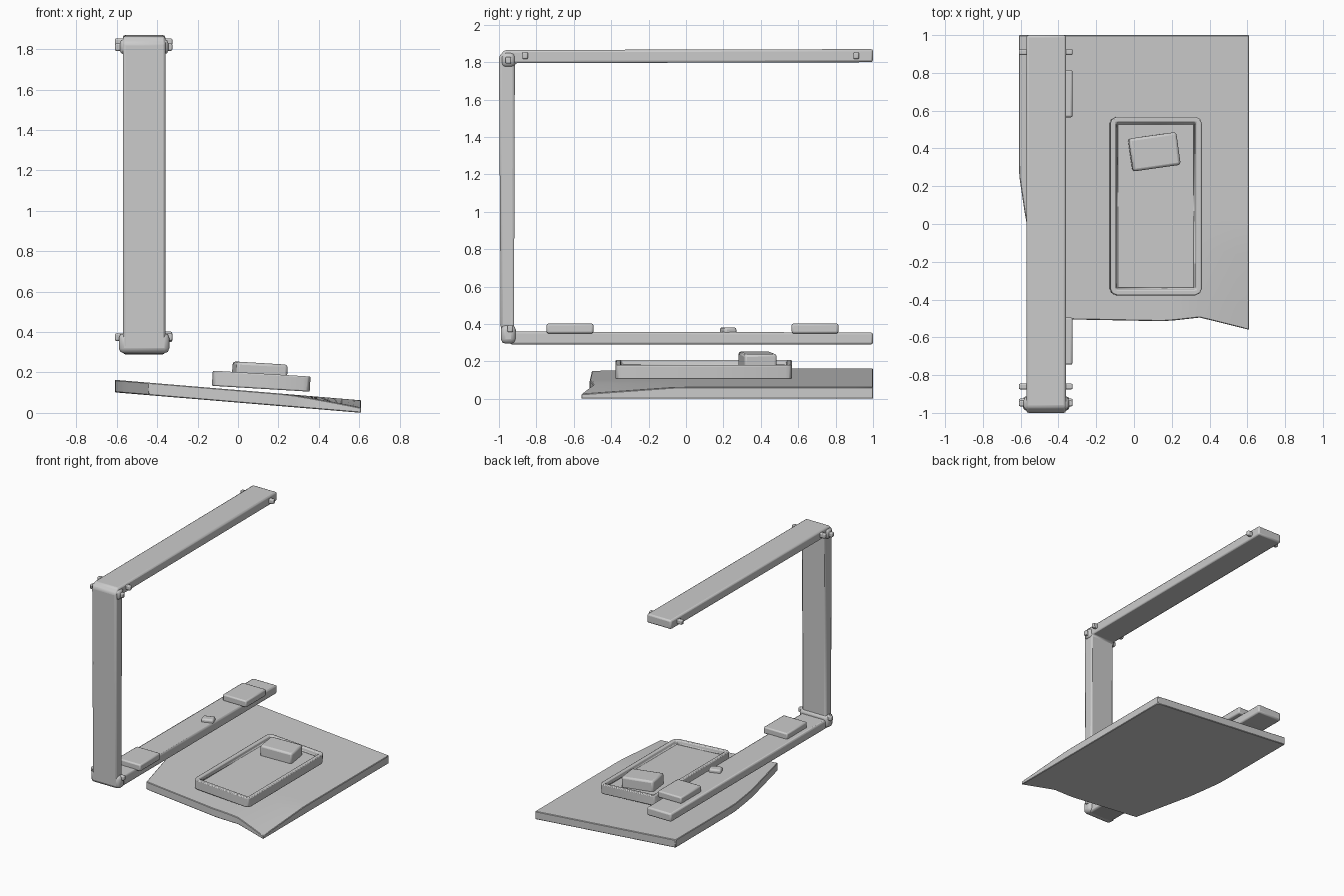
import bpy
import bmesh
from math import radians, atan
from mathutils import Matrix, Vector

cube = bpy.data.objects.get("Cube")
if cube:
    bpy.data.objects.remove(cube, do_unlink=True)

grey = bpy.data.materials.new("plain_grey")
grey.use_nodes = True
COLOUR = (0.6, 0.6, 0.6, 1)
grey.diffuse_color = COLOUR
grey.node_tree.nodes["Principled BSDF"].inputs["Base Color"].default_value = COLOUR


def finish(name, bm, bevel=0.0, segments=2):
    """Turn a bmesh into a named, softened, smooth-shaded object."""
    bmesh.ops.recalc_face_normals(bm, faces=bm.faces)
    mesh = bpy.data.meshes.new(name)
    bm.to_mesh(mesh)
    bm.free()
    mesh.materials.append(grey)
    obj = bpy.data.objects.new(name, mesh)
    bpy.context.collection.objects.link(obj)
    if bevel:
        mod = obj.modifiers.new("soft_edges", "BEVEL")
        mod.width, mod.segments = bevel, segments
        mod.limit_method = "ANGLE"
    bpy.ops.object.select_all(action="DESELECT")
    obj.select_set(True)
    bpy.context.view_layer.objects.active = obj
    bpy.ops.object.shade_smooth_by_angle(angle=radians(35))
    return obj


def box(name, x, y, z, bevel=0.01, turn=0.0, tilt=0.0):
    """Box from (min, max) ranges, optionally turned about z and tilted about y."""
    bm = bmesh.new()
    bmesh.ops.create_cube(bm, size=1)
    size = [r[1] - r[0] for r in (x, y, z)]
    centre = Vector([(r[0] + r[1]) / 2 for r in (x, y, z)])
    bmesh.ops.scale(bm, vec=size, verts=bm.verts)
    rot = Matrix.Rotation(tilt, 4, "Y") @ Matrix.Rotation(turn, 4, "Z")
    bmesh.ops.transform(bm, matrix=Matrix.Translation(centre) @ rot, verts=bm.verts)
    return finish(name, bm, bevel)


def lerp(points, t):
    """Piecewise linear curve through (t, value) points."""
    for (a, va), (b, vb) in zip(points, points[1:]):
        if t <= b:
            return va + (vb - va) * (t - a) / (b - a)
    return points[-1][1]


# C-shaped frame: side profile pushed across its width
profile = [(1, 0.29), (-0.93, 0.29), (-0.99, 0.32), (-1, 1.83), (-0.97, 1.865),
           (1, 1.87), (1, 1.80), (-0.915, 1.795), (-0.92, 0.36), (1, 0.355)]
bm = bmesh.new()
face = bm.faces.new([bm.verts.new((-0.57, y, z)) for y, z in profile])
ext = bmesh.ops.extrude_face_region(bm, geom=[face])
bmesh.ops.translate(bm, vec=(0.21, 0, 0),
                    verts=[g for g in ext["geom"] if isinstance(g, bmesh.types.BMVert)])
finish("frame", bm, 0.012)

# Hinge sleeves and pins at the corners and arm tip
box("lower_hinge", (-0.59, -0.34), (-0.99, -0.91), (0.295, 0.395), 0.025)
box("upper_hinge", (-0.585, -0.345), (-0.985, -0.915), (1.775, 1.85), 0.02)
PINS = [("lower_corner", -0.94, 0.375), ("upper_corner", -0.95, 1.81),
        ("upper_inner", -0.86, 1.835), ("arm_tip", 0.91, 1.835)]
for label, y, z in PINS:
    box(label + "_pin", (-0.61, -0.325), (y - 0.015, y + 0.015), (z - 0.018, z + 0.018), 0.007)

# Pads and small knob on the lower beam
for label, y in (("front", -0.62), ("back", 0.69)):
    box(label + "_pad", (-0.53, -0.325), (y - 0.125, y + 0.125), (0.35, 0.403), 0.01)
box("beam_knob", (-0.46, -0.37), (0.19, 0.26), (0.34, 0.382), 0.012, radians(20))

# Tilted base sheet with an uneven left and front edge
LEFT = [(-0.55, -0.43), (0, -0.57), (0.27, -0.61), (1, -0.61)]
FRONT = [(-0.61, -0.5), (0.17, -0.515), (0.35, -0.495), (0.61, -0.56)]
N = 16
SLOPE = 0.083
bm = bmesh.new()
bmesh.ops.create_grid(bm, x_segments=N, y_segments=N, size=0.5)
for v in bm.verts:
    s, t = v.co.x + 0.5, v.co.y + 0.5
    y = -0.5 + 1.5 * t
    left = lerp(LEFT, y)
    x = left + (0.61 - left) * s
    front = lerp(FRONT, x)
    v.co = (x, front + (1 - front) * t, 0.051 - SLOPE * x)
ext = bmesh.ops.extrude_face_region(bm, geom=list(bm.faces))
for v in [g for g in ext["geom"] if isinstance(g, bmesh.types.BMVert)]:
    sag = max(0, v.co.x - 0.25) * max(0, -0.05 - v.co.y) * 0.2
    v.co.z += 0.062 - sag
finish("base_sheet", bm, 0.004, 1)

# Shallow tray: rounded block with a sunken top
tilt = atan(0.06)
bm = bmesh.new()
bmesh.ops.create_cube(bm, size=1)
bmesh.ops.scale(bm, vec=(0.485, 0.945, 0.075), verts=bm.verts)
corners = [e for e in bm.edges if abs(e.verts[0].co.z - e.verts[1].co.z) > 0.01]
bmesh.ops.bevel(bm, geom=corners, offset=0.035, segments=2, affect="EDGES", profile=0.5)
bm.faces.ensure_lookup_table()
top = max(bm.faces, key=lambda f: f.calc_center_median().z)
bmesh.ops.inset_region(bm, faces=[top], thickness=0.03)
bmesh.ops.inset_region(bm, faces=[top], thickness=0.006, depth=-0.028)
bmesh.ops.transform(bm, verts=bm.verts, matrix=Matrix.Translation((0.115, 0.095, 0.157))
                    @ Matrix.Rotation(tilt, 4, "Y"))
finish("tray", bm, 0.012)

# Small block resting in the tray
box("tray_block", (-0.02, 0.235), (0.295, 0.47), (0.155, 0.247), 0.014, radians(8), tilt)
